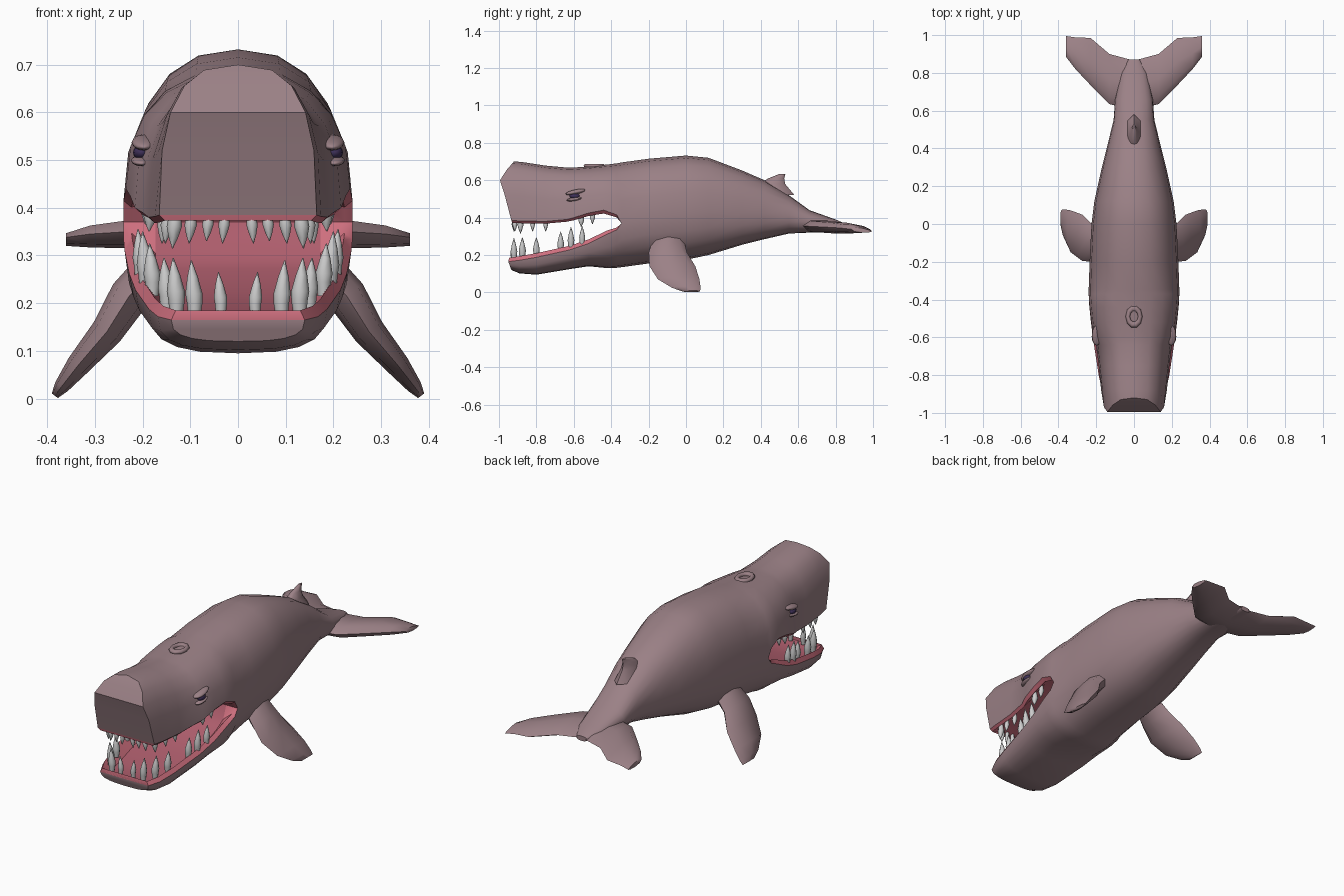
import bpy, bmesh
from math import sin, cos, pi, radians
from mathutils import Vector

if "Cube" in bpy.data.objects:
    bpy.data.objects.remove(bpy.data.objects["Cube"])

N = 10  # segments in each half arch of the body


def material(name, rgb):
    m = bpy.data.materials.new(name)
    m.diffuse_color = (*rgb, 1)
    m.use_nodes = True
    m.node_tree.nodes["Principled BSDF"].inputs["Base Color"].default_value = m.diffuse_color
    return m


SKIN = material("skin", (0.33, 0.22, 0.24))
PINK = material("gum", (0.62, 0.16, 0.21))
TONGUE = material("tongue", (0.42, 0.11, 0.15))
IRIS = material("eye", (0.05, 0.03, 0.10))


def finish(bm, name, mats=(), angle=38):
    bmesh.ops.remove_doubles(bm, verts=bm.verts, dist=0.0002)
    bmesh.ops.recalc_face_normals(bm, faces=bm.faces)
    me = bpy.data.meshes.new(name)
    bm.to_mesh(me)
    bm.free()
    ob = bpy.data.objects.new(name, me)
    bpy.context.collection.objects.link(ob)
    for m in mats:
        me.materials.append(m)
    bpy.ops.object.select_all(action='DESELECT')
    ob.select_set(True)
    bpy.context.view_layer.objects.active = ob
    bpy.ops.object.shade_smooth_by_angle(angle=radians(angle))
    return ob


def face(bm, vs, mat=0):
    vs = list(dict.fromkeys(vs))
    if len(vs) > 2:
        bm.faces.new(vs).material_index = mat


def bridge(bm, rings, mat_of=lambda i: 0):
    loops = [[bm.verts.new(p) for p in r] for r in rings]
    n = len(loops[0])
    for a, b in zip(loops, loops[1:]):
        for i in range(n):
            j = (i + 1) % n
            face(bm, (a[i], a[j], b[j], b[i]), mat_of(i))
    return loops


def loft(bm, rings):
    loops = bridge(bm, rings)
    face(bm, loops[0])
    face(bm, loops[-1])


def arch(y, zs, ze, w, e):
    pts = []
    for i in range(N + 1):
        c, s = cos(pi * i / N), max(sin(pi * i / N), 0)
        x = w * abs(c) ** e * (1 if c > 0 else -1) if i * 2 != N else 0
        pts.append(Vector((x, y, zs + (ze - zs) * (s ** e if 0 < i < N else 0))))
    return pts


def jaw_ring(y, zs, ze, w, e, lip, rec):
    # outer skin arch, then gum rim and recessed mouth lining
    s = 1 if ze > zs else -1
    inner = [(-w * .93, -lip), (-w * .72, rec), (w * .72, rec), (w * .93, -lip)]
    return arch(y, zs, ze, w, e) + [Vector((x, y, zs + s * d)) for x, d in inner]


def interp(pts, z):
    for (a, ya), (b, yb) in zip(pts, pts[1:]):
        if z <= b:
            return ya + (yb - ya) * max(0, (z - a) / (b - a))
    return pts[-1][1]


def add_jaw(bm, table, front):
    rings = [jaw_ring(*row) for row in table]
    for p in rings[0]:
        p.y = interp(front, p.z)
    lining = 2 if table[0][2] < table[0][1] else 1
    L = bridge(bm, rings, lambda i: 0 if i < N else (lining if i == N + 2 else 1))[0]
    for i in range(N // 2):
        face(bm, (L[i], L[i + 1], L[N - 1 - i], L[N - i]))
    face(bm, (L[0], L[N], L[N + 1], L[N + 4]), 1)
    face(bm, (L[N + 1], L[N + 2], L[N + 3], L[N + 4]), 1)


# body: upper head, lower jaw and trunk welded together
bm = bmesh.new()
add_jaw(bm, [  # y, mouth edge z, top z, half width, roundness, lip, recess
    (-.93, .385, .70, .165, .72, .012, 0),
    (-.88, .382, .698, .174, .74, .012, .03),
    (-.75, .38, .678, .187, .78, .012, .04),
    (-.64, .39, .668, .200, .8, .012, .04),
    (-.60, .40, .668, .216, .8, .014, .04),
    (-.52, .425, .674, .226, .82, .016, .03),
    (-.44, .440, .682, .235, .85, .018, .02),
    (-.37, .415, .690, .240, .85, .014, .005),
    (-.345, .37, .695, .240, .85, 0, 0)],
    [(.38, -.93), (.40, -.945), (.46, -.95), (.61, -.998), (.70, -.92)])
add_jaw(bm, [
    (-.945, .165, .12, .140, .7, .02, 0),
    (-.89, .172, .102, .168, .7, .022, .02),
    (-.80, .188, .095, .187, .72, .022, .03),
    (-.62, .228, .125, .215, .75, .022, .035),
    (-.52, .262, .14, .228, .78, .022, .04),
    (-.42, .312, .13, .238, .82, .02, .04),
    (-.37, .335, .132, .240, .85, .012, .03),
    (-.345, .37, .135, .240, .85, 0, 0)],
    [(.11, -.93), (.165, -.95), (.19, -.945)])
trunk = []
for y, zb, zs, zt, w in [
        (-.345, .135, .37, .695, .24), (-.2, .155, .40, .715, .235),
        (0, .175, .42, .732, .225), (.12, .20, .43, .72, .21),
        (.30, .255, .42, .652, .17), (.42, .285, .42, .60, .14),
        (.55, .315, .41, .52, .108), (.66, .32, .38, .44, .10),
        (.80, .325, .36, .39, .07), (.87, .335, .35, .36, .03)]:
    low = arch(y, zs, zb, w, .85)
    trunk.append(arch(y, zs, zt, w, .85) + low[-2:0:-1])
face(bm, bridge(bm, trunk)[-1])
finish(bm, "body", (SKIN, PINK, TONGUE))


def lens(center, chord, thick, n=8):
    c, u, v = Vector(center), Vector(chord), Vector(thick)
    return [c + u * cos(2 * pi * i / n) + v * sin(2 * pi * i / n) for i in range(n)]


# tail flukes: sections x, leading y, trailing y, half thickness, z
half = [(.13, .635, .90, .038, .355), (.23, .735, .985, .034, .35),
        (.31, .82, .988, .026, .345), (.36, .885, .995, .014, .338)]
secs = [(-x, *r) for x, *r in half[::-1]] + [(0, .60, .865, .04, .36)] + half
rings = []
for x, a, b, t, z in secs:
    ring = lens((x, (a + b) / 2, z), (0, (b - a) / 2, 0), (0, 0, t))
    for p in ring:  # thin the trailing side
        k = (p.y - a) / (b - a)
        p.z = z - .012 * k + (p.z - z) * (1.15 - .6 * k)
    rings.append(ring)
bm = bmesh.new()
loft(bm, rings)
finish(bm, "tail_flukes", (SKIN,), 50)

# dorsal fin
bm = bmesh.new()
loft(bm, [lens((0, (a + b) / 2, z), (0, (b - a) / 2, 0), (w, 0, 0)) for z, a, b, w in
          [(.52, .34, .58, .05), (.58, .39, .53, .03), (.61, .44, .525, .016),
           (.634, .50, .532, .006)]])
finish(bm, "dorsal_fin", (SKIN,), 50)


def mirrored(label, build):
    for side, s in (("right", 1), ("left", -1)):
        build(f"{side}_{label}", s)


# side flippers: x, z, front y, back y, half thickness
def flipper(name, s):
    b = bmesh.new()
    loft(b, [lens((s * x, (y0 + y1) / 2, z), (0, (y1 - y0) / 2, 0), (s * t * .8, 0, t * .6))
             for x, z, y0, y1, t in
             [(.17, .275, -.18, -.01, .045), (.228, .215, -.20, .005, .042),
              (.275, .14, -.195, .05, .034), (.335, .07, -.15, .072, .025),
              (.37, .025, -.075, .078, .016), (.384, .006, -.02, .075, .008)]])
    finish(b, name, (SKIN,), 50)


mirrored("flipper", flipper)


# teeth: x, y, gum z, height (negative points down), radius
def teeth(table, label):
    def build(name, s):
        b = bmesh.new()
        for x, y, z, h, r in table:
            d = 1 if h > 0 else -1
            prof = [(-.02 * d, .7), (.1 * h, .9), (.3 * h, 1), (.65 * h, .62), (h, .06)]
            loft(b, [lens((s * (x + .08 * abs(k)), y, z + k), (r * q, 0, 0), (0, r * q, 0))
                     for k, q in prof])
        finish(b, name, (), 50)
    mirrored(label, build)


teeth([(.035, -.925, .19, .075, .014), (.09, -.92, .19, .10, .018),
       (.128, -.875, .195, .10, .019), (.148, -.80, .205, .09, .018),
       (.178, -.67, .235, .09, .018), (.192, -.615, .25, .10, .018),
       (.203, -.555, .27, .085, .016)], "lower_teeth")
teeth([(.028, -.92, .38, -.055, .012), (.062, -.92, .38, -.05, .012),
       (.098, -.915, .38, -.055, .013), (.132, -.885, .38, -.065, .016),
       (.148, -.82, .38, -.055, .013), (.155, -.75, .38, -.055, .013),
       (.182, -.56, .405, -.055, .016), (.19, -.50, .42, -.055, .014)], "upper_teeth")


# eyes with lids
def blob(name, loc, scale, mat, tilt=0):
    bpy.ops.mesh.primitive_uv_sphere_add(segments=12, ring_count=8, radius=1, location=loc,
                                         rotation=(tilt, 0, 0))
    ob = bpy.context.object
    ob.name, ob.scale = name, scale
    ob.data.materials.append(mat)
    bpy.ops.object.shade_smooth()


mirrored("eye", lambda n, s: blob(n, (s * .202, -.595, .516), (.018, .028, .016), IRIS))
mirrored("brow", lambda n, s: blob(n, (s * .197, -.59, .537), (.026, .055, .013), SKIN, .2))
mirrored("lower_lid", lambda n, s: blob(n, (s * .202, -.595, .499), (.022, .045, .010), SKIN, .15))

# blowhole
bpy.ops.mesh.primitive_torus_add(major_segments=10, minor_segments=6, major_radius=.033,
                                 minor_radius=.012, location=(0, -.49, .677))
hole = bpy.context.object
hole.name, hole.scale = "blowhole", (1, 1.35, 1)
hole.data.materials.append(SKIN)
bpy.ops.object.shade_smooth()
